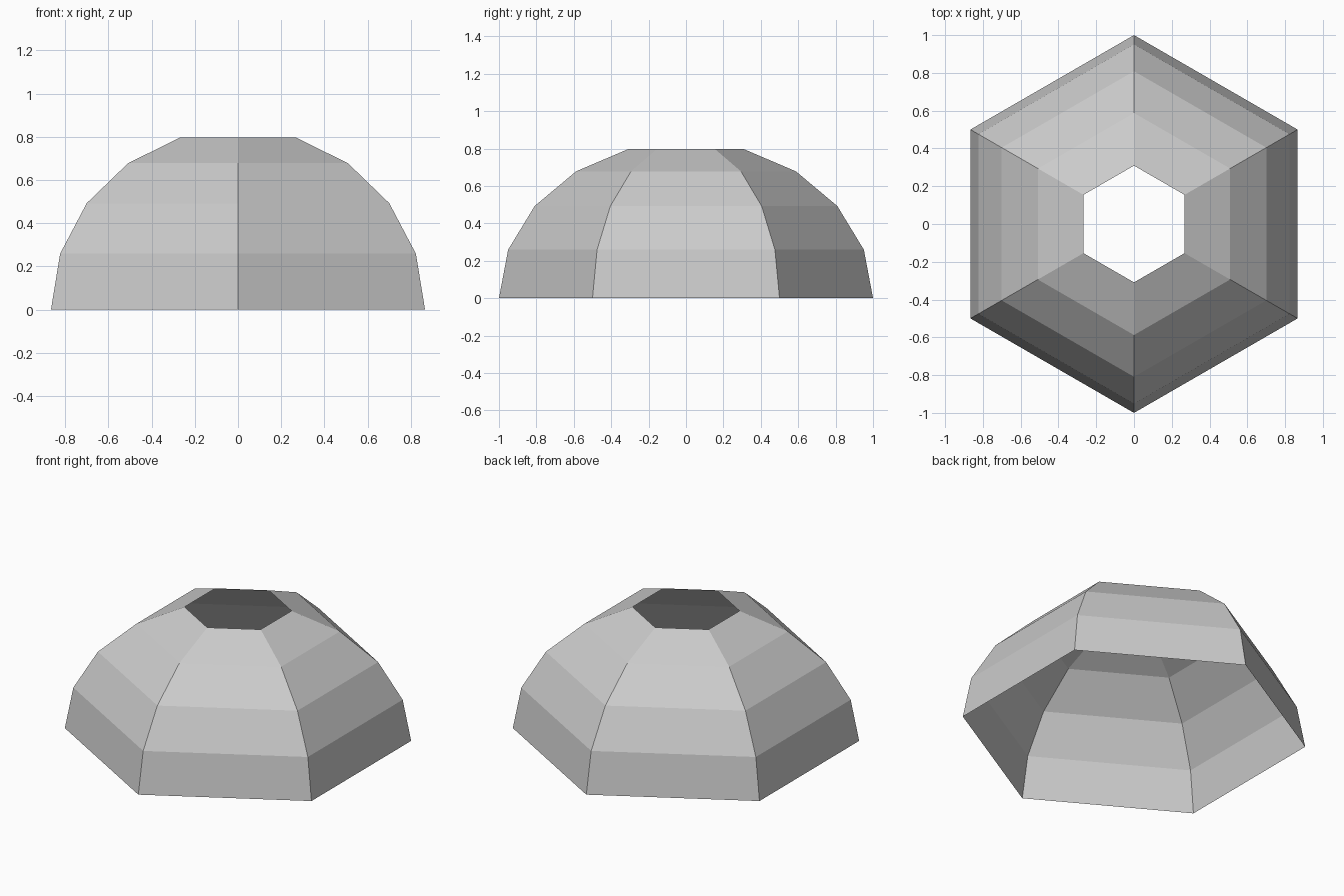
import bpy, bmesh
from math import sin, cos, pi, radians

if "Cube" in bpy.data.objects:
    bpy.data.objects.remove(bpy.data.objects["Cube"])

SIDES = 6
HEIGHT = 0.838  # height the dome would reach if it were closed

# Open hexagonal dome shell: rings stepped 18 degrees along an elliptical arc
bm = bmesh.new()
rings = []
for k in range(5):
    a = radians(18 * k)
    rings.append([bm.verts.new((cos(a) * cos(pi / 2 + 2 * pi * i / SIDES),
                                cos(a) * sin(pi / 2 + 2 * pi * i / SIDES),
                                HEIGHT * sin(a))) for i in range(SIDES)])

# Bands between neighbouring rings
for low, high in zip(rings, rings[1:]):
    for i in range(SIDES):
        j = (i + 1) % SIDES
        bm.faces.new((low[i], low[j], high[j], high[i]))

mesh = bpy.data.meshes.new("dome_shell")
bm.to_mesh(mesh)
bm.free()
bpy.context.collection.objects.link(bpy.data.objects.new("dome_shell", mesh))
